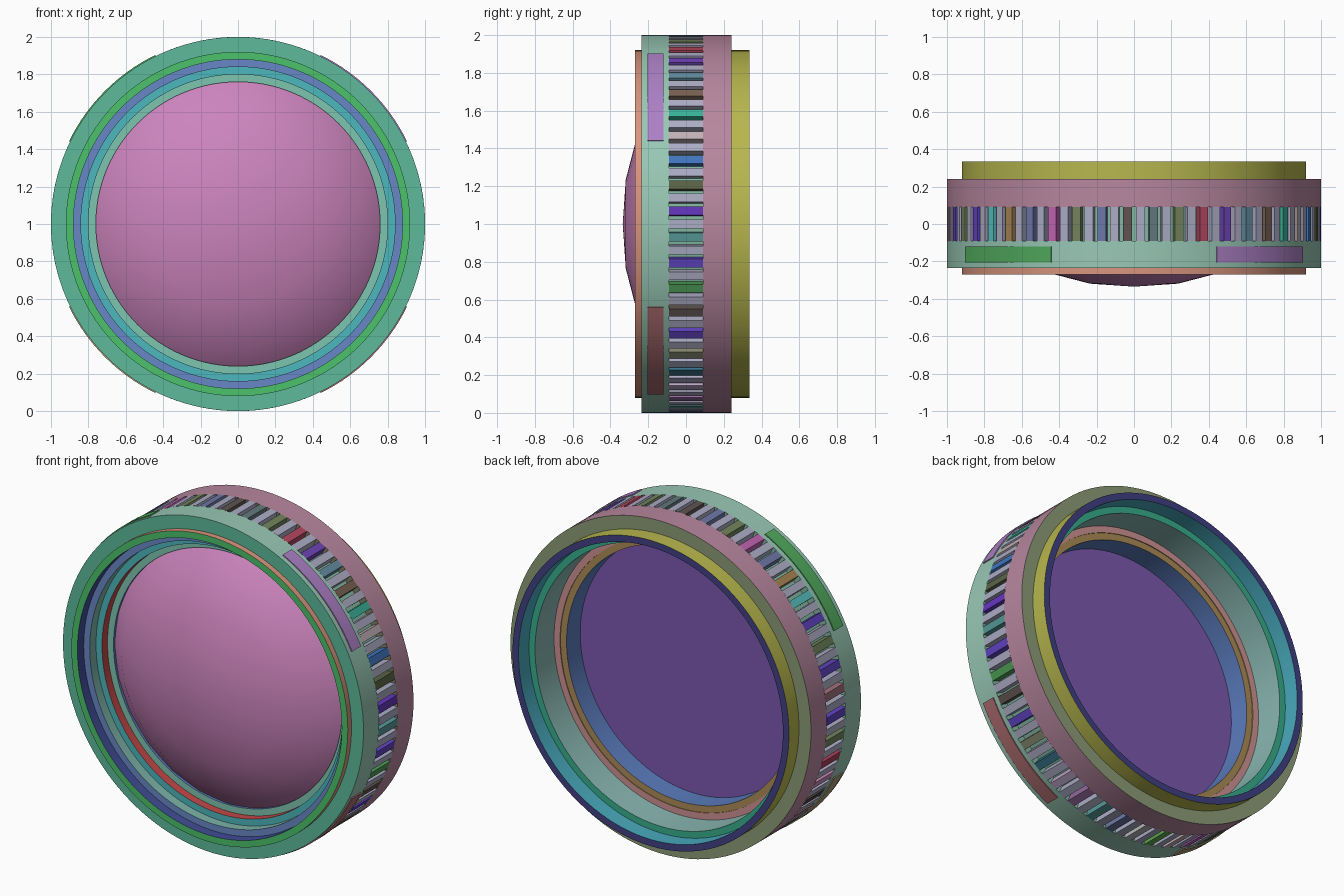
import bpy, bmesh, math, random
from mathutils import Matrix, Vector

if "Cube" in bpy.data.objects:
    bpy.data.objects.remove(bpy.data.objects["Cube"])

random.seed(4)
CZ = 1.0  # height of the ring axis, which runs along y
LIT = 0.88  # typical lighting on a face, used to recover base colours


def material(rgb):
    """Material from an on-screen 0-255 colour."""
    mat = bpy.data.materials.new("paint")
    lin = [min(1.0, c / 255 / LIT) ** 2.2 for c in rgb]
    mat.diffuse_color = (*lin, 1)
    mat.use_nodes = True
    mat.node_tree.nodes["Principled BSDF"].inputs["Base Color"].default_value = mat.diffuse_color
    return mat


def point(r, y, a):
    return Vector((r * math.cos(a), y, CZ + r * math.sin(a)))


def finish(name, bm, colours, smooth=True):
    bmesh.ops.recalc_face_normals(bm, faces=bm.faces)
    mesh = bpy.data.meshes.new(name)
    bm.to_mesh(mesh)
    bm.free()
    for c in colours:
        mesh.materials.append(material(c))
    obj = bpy.data.objects.new(name, mesh)
    bpy.context.collection.objects.link(obj)
    if smooth:
        bpy.ops.object.select_all(action='DESELECT')
        obj.select_set(True)
        bpy.context.view_layer.objects.active = obj
        bpy.ops.object.shade_smooth_by_angle(angle=math.radians(30))
    return obj


def lathe(name, profile, colours, steps, start=0.0, sweep=math.tau):
    """Sweep a closed (radius, y) profile; each profile edge takes its own colour."""
    bm = bmesh.new()
    full = sweep >= math.tau - 1e-6
    count = steps if full else steps + 1
    rings = [[bm.verts.new(point(r, y, start + sweep * i / steps)) for r, y in profile]
             for i in range(count)]
    n = len(profile)
    for i in range(steps):
        a, b = rings[i], rings[(i + 1) % count]
        for j in range(n):
            k = (j + 1) % n
            f = bm.faces.new((a[j], a[k], b[k], b[j]))
            f.material_index = j % len(colours)
    if not full:
        bm.faces.new(rings[0])
        bm.faces.new(rings[-1])
    return finish(name, bm, colours)


# Housing: each row is a profile point and the colour of the band after it
bands = [
    (1.0, -.235, (133, 175, 158)),   # front barrel
    (1.0, -.09, (115, 160, 142)),    # grip groove
    (.95, -.09, (115, 160, 142)),
    (.95, .09, (110, 110, 90)),
    (1.0, .09, (160, 118, 138)),     # rear barrel
    (1.0, .24, (122, 136, 104)),     # rear shoulder
    (.92, .24, (160, 160, 70)),      # rear collar
    (.92, .335, (58, 58, 115)),
    (.88, .335, (65, 148, 165)),     # rear bore steps
    (.88, .235, (52, 152, 122)),
    (.84, .235, (120, 160, 155)),
    (.84, .055, (180, 128, 128)),
    (.80, .055, (150, 122, 76)),
    (.80, .05, (150, 122, 76)),
    (.76, .05, (80, 108, 165)),
    (.76, -.098, (110, 172, 152)),   # lens seat and front bore steps
    (.80, -.098, (170, 64, 64)),
    (.80, -.15, (68, 160, 165)),
    (.84, -.15, (108, 156, 146)),
    (.84, -.21, (92, 118, 174)),
    (.88, -.21, (58, 68, 130)),
    (.88, -.27, (68, 170, 94)),      # front bezel
    (.92, -.27, (190, 130, 110)),
    (.92, -.235, (82, 162, 134)),    # front shoulder
]
lathe("housing", [b[:2] for b in bands], [b[2] for b in bands], 128)

# Grip ribs: blocks around the groove, every other one lavender
RIBS = 90
rib_colours = [(150, 150, 172)] + [tuple(random.randint(50, 175) for _ in range(3))
                                   for _ in range(40)]
bm = bmesh.new()
for i in range(RIBS):
    m = (Matrix.Translation((0, 0, CZ)) @ Matrix.Rotation(math.tau * i / RIBS, 4, 'Y')
         @ Matrix.Translation((.971, 0, 0)) @ Matrix.Diagonal((.058, .18, .046, 1)))
    cube = bmesh.ops.create_cube(bm, size=1, matrix=m)
    index = random.randint(1, 40) if i % 2 else 0
    for f in {f for v in cube["verts"] for f in v.link_faces}:
        f.material_index = index
finish("grip_ribs", bm, rib_colours, smooth=False)

# Four thin raised pads on the front band
pad_colours = [(150, 112, 172), (72, 148, 82), (150, 135, 105), (150, 95, 98)]
for i, colour in enumerate(pad_colours):
    mid = math.radians(45 + 90 * i)
    half = math.radians(18.9)
    lathe(f"pad_{i + 1}", [(.985, -.205), (1.006, -.205), (1.006, -.12), (.985, -.12)],
          [colour], 16, mid - half, 2 * half)

# Lens: shallow dome with a flat back, its rim bedded in the bore wall
SEGS, TIP = 24, -.335
bm = bmesh.new()
tip = bm.verts.new((0, TIP, CZ))
prev = None
for radius, y in ((.235, -.319), (.455, -.262), (.655, -.178), (.767, -.08)):
    ring = [bm.verts.new(point(radius, y, math.tau * i / SEGS)) for i in range(SEGS)]
    for i in range(SEGS):
        k = (i + 1) % SEGS
        bm.faces.new((tip, ring[i], ring[k]) if prev is None
                     else (prev[i], ring[i], ring[k], prev[k]))
    prev = ring
back = bm.faces.new(prev)
back.material_index = 1
finish("lens", bm, [(178, 115, 165), (108, 78, 152)])
